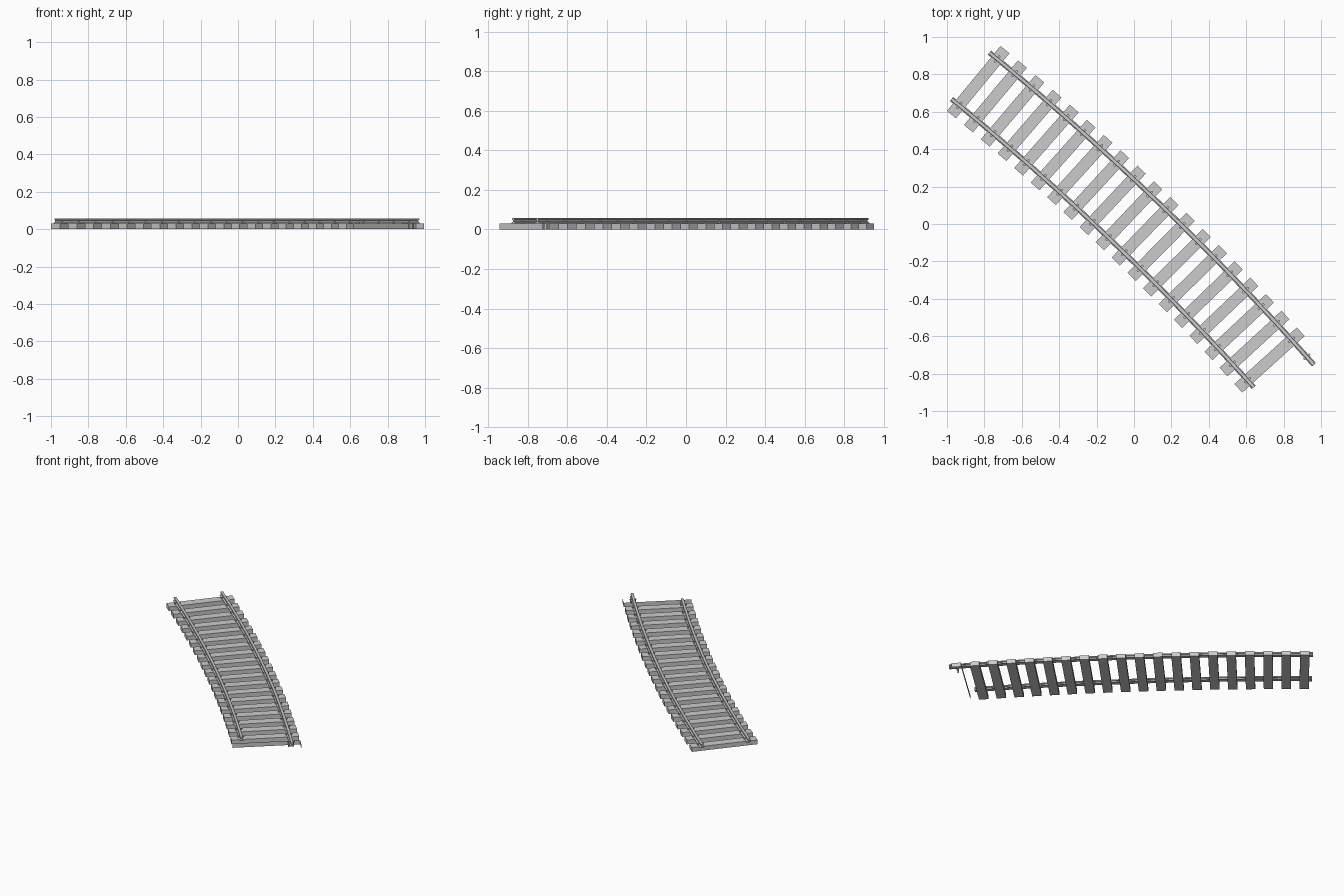
import bpy, bmesh
from math import radians, cos, sin
from mathutils import Matrix, Vector

if "Cube" in bpy.data.objects:
    bpy.data.objects.remove(bpy.data.objects["Cube"])

R = 14.8                    # track centre-line radius
MID = radians(46.35)        # radial direction at the middle sleeper
STEP = 0.1197               # sleeper spacing
CX, CY = -0.027 - R * cos(MID), 0.044 - R * sin(MID)
TOP = 0.031                 # sleeper top


def place(s, offset, z):
    """Point at arc length s along the track, offset outwards."""
    a = MID - s / R
    return Vector((CX + (R + offset) * cos(a), CY + (R + offset) * sin(a), z))


def finish(bm, name, closed=True):
    if closed:
        bmesh.ops.recalc_face_normals(bm, faces=bm.faces)
    me = bpy.data.meshes.new(name)
    bm.to_mesh(me)
    bm.free()
    ob = bpy.data.objects.new(name, me)
    bpy.context.collection.objects.link(ob)
    return ob


def frame(s):
    """Local x outwards, local y backwards along the track."""
    return Matrix.Translation(place(s, 0, 0)) @ Matrix.Rotation(MID - s / R, 4, 'Z')


HL, HW = 0.225, 0.031       # sleeper half length and half width

# sleepers
bm = bmesh.new()
for i in range(-9, 10):
    m = frame(i * STEP) @ Matrix.Translation((0, 0, TOP / 2)) @ Matrix.Diagonal((2 * HL, 2 * HW, TOP, 1))
    bmesh.ops.create_cube(bm, size=1, matrix=m)
finish(bm, "sleepers")

# open end sleeper: only its near side and outer end
bm = bmesh.new()
m = frame(10 * STEP)
path = [(-HL, HW), (HL, HW), (HL, -HW)]
low = [bm.verts.new(m @ Vector((x, y, 0))) for x, y in path]
high = [bm.verts.new(m @ Vector((x, y, TOP))) for x, y in path]
for k in range(2):
    bm.faces.new((low[k + 1], low[k], high[k], high[k + 1]))
finish(bm, "end_sleeper_shell", closed=False)

# rails: foot, web and head profile swept along the arc
half = [(0.014, 0.0), (0.014, 0.004), (0.004, 0.008), (0.004, 0.016),
        (0.010, 0.018), (0.010, 0.024), (0.008, 0.026)]
profile = half + [(-x, z) for x, z in reversed(half)]


def rail(name, offset, s0, s1, n=20):
    bm = bmesh.new()
    rings = []
    for j in range(n + 1):
        s = s0 + (s1 - s0) * j / n
        rings.append([bm.verts.new(place(s, offset + x, TOP + z)) for x, z in profile])
    for a, b in zip(rings, rings[1:]):
        for k in range(len(profile)):
            q = (k + 1) % len(profile)
            bm.faces.new((a[k], a[q], b[q], b[k]))
    bm.faces.new(rings[0])
    bm.faces.new(rings[-1])
    return finish(bm, name)


END = 9 * STEP
rail("outer_rail", 0.160, -END - 0.053, END + 0.176)
rail("inner_rail", -0.160, -END - 0.053, END + 0.052)


# spikes: thin shaft and head on each side of the rails
def spikes(name, offset, last):
    bm = bmesh.new()
    for i in range(-9, last + 1):
        for side in (-0.015, 0.015):
            for r, z0, z1 in ((0.005, 0.003, 0.037), (0.0075, 0.036, 0.042)):
                m = frame(i * STEP) @ Matrix.Translation((offset + side, 0, (z0 + z1) / 2))
                bmesh.ops.create_cone(bm, cap_ends=True, segments=8, radius1=r,
                                      radius2=r, depth=z1 - z0, matrix=m)
    return finish(bm, name)


spikes("outer_rail_spikes", 0.160, 10)
spikes("inner_rail_spikes", -0.160, 9)
